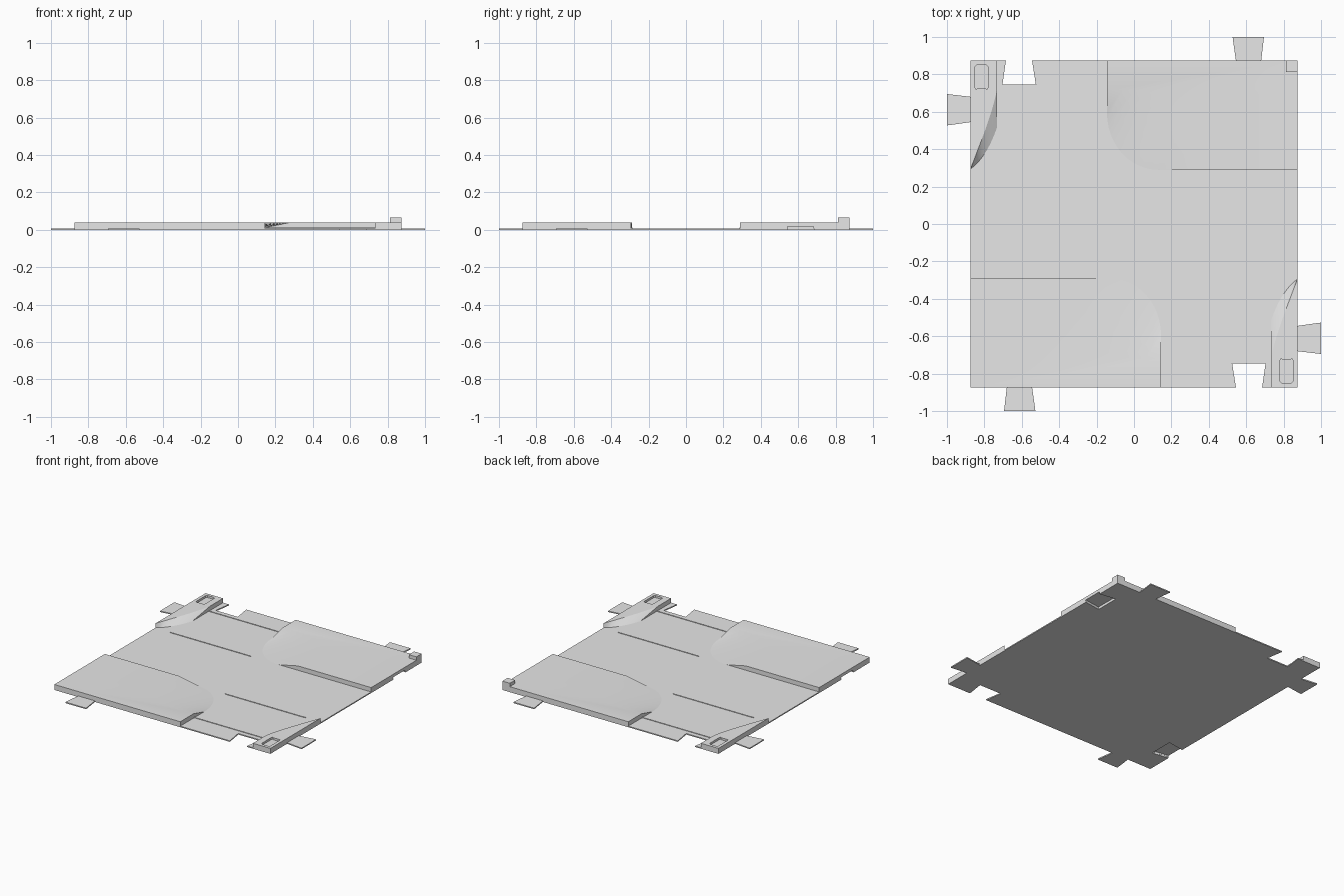
import bpy, bmesh, math
from mathutils import Matrix

cube = bpy.data.objects.get("Cube")
if cube:
    bpy.data.objects.remove(cube, do_unlink=True)

E = 0.873      # half width of the tile
BASE = 0.008   # base plate thickness
TOP = 0.04     # height of the raised slabs

grey = bpy.data.materials.new("light grey")
grey.use_nodes = True
grey.diffuse_color = (0.8, 0.8, 0.8, 1)
for node in grey.node_tree.nodes:
    if node.type == 'BSDF_PRINCIPLED':
        node.inputs["Base Color"].default_value = (0.8, 0.8, 0.8, 1)


def solid(name, lower, upper, z0, z1, turn=0):
    """Closed solid bridging a lower outline to an upper one with as many points."""
    bm = bmesh.new()
    a = [bm.verts.new((x, y, z0)) for x, y in lower]
    b = [bm.verts.new((x, y, z1)) for x, y in upper]
    bm.faces.new(a[::-1])
    bm.faces.new(b)
    n = len(a)
    for i in range(n):
        j = (i + 1) % n
        bm.faces.new((a[i], a[j], b[j], b[i]))
    bmesh.ops.recalc_face_normals(bm, faces=bm.faces)
    bm.transform(Matrix.Rotation(turn, 4, 'Z'))
    mesh = bpy.data.meshes.new(name)
    bm.to_mesh(mesh)
    bm.free()
    mesh.materials.append(grey)
    obj = bpy.data.objects.new(name, mesh)
    bpy.context.collection.objects.link(obj)
    return obj


def prism(name, outline, z0, z1, turn=0):
    return solid(name, outline, outline, z0, z1, turn)


def box(name, x0, x1, y0, y1, z0, z1, turn=0):
    return prism(name, [(x0, y0), (x1, y0), (x1, y1), (x0, y1)], z0, z1, turn)


def activate(obj):
    bpy.ops.object.select_all(action='DESELECT')
    obj.select_set(True)
    bpy.context.view_layer.objects.active = obj


def cut(obj, cutter):
    cutter.hide_render = True
    mod = obj.modifiers.new("cut", 'BOOLEAN')
    mod.operation = 'DIFFERENCE'
    mod.solver = 'EXACT'
    mod.object = cutter
    activate(obj)
    bpy.ops.object.modifier_apply(modifier=mod.name)
    bpy.data.objects.remove(cutter, do_unlink=True)


def bezier(points, n=12):
    """Cubic curve through the two end points."""
    p0, p1, p2, p3 = points
    out = []
    for i in range(n + 1):
        t = i / n
        u = 1 - t
        w = (u**3, 3*u*u*t, 3*u*t*t, t**3)
        out.append(tuple(sum(k * p[c] for k, p in zip(w, (p0, p1, p2, p3)))
                         for c in (0, 1)))
    return out


# Base plate: the same edge, with a dovetail tab and a socket, on four sides
edge = [(E, E), (0.68, E), (0.695, 1.0), (0.527, 1.0), (0.545, E),
        (-0.545, E), (-0.525, 0.747), (-0.703, 0.747), (-0.685, E)]
outline = []
for k in range(4):
    c, s = round(math.cos(k * math.pi / 2)), round(math.sin(k * math.pi / 2))
    outline += [(c * x - s * y, s * x + c * y) for x, y in edge]
prism("base_plate", outline, 0, BASE)

# Large slab: its inner corner slopes down in a rounded ramp
slope_foot = bezier([(-0.145, 0.60), (-0.145, 0.42), (-0.02, 0.29), (0.13, 0.29)])
slope_head = bezier([(-0.145, 0.72), (0.22, 0.72), (0.24, 0.68), (0.28, 0.29)])
slab_rest = [(E, 0.29), (E, E), (-0.145, E)]

# Narrow slab: tapers along a curved bank to the tile edge
bank_foot = bezier([(-E, 0.295), (-0.81, 0.34), (-0.76, 0.43), (-0.732, 0.52)])
bank_head = bezier([(-E, 0.295), (-0.82, 0.44), (-0.76, 0.58), (-0.732, 0.72)])
bank_rest = [(-0.732, E), (-E, E)]

socket = [(E + 0.05, 0.55), (E + 0.05, 0.675), (0.747, 0.703), (0.747, 0.525)]
recess = [(-0.845, 0.72), (-0.835, 0.725), (-0.795, 0.725), (-0.785, 0.72),
          (-0.78, 0.73), (-0.78, 0.84), (-0.79, 0.85), (-0.84, 0.85),
          (-0.85, 0.84), (-0.85, 0.73)]

for side, turn in (("back", 0), ("front", math.pi)):
    slab = solid(side + "_large_slab", slope_foot + slab_rest,
                 slope_head + slab_rest, BASE, TOP, turn)
    cut(slab, prism("socket_cutter", socket, -0.02, 0.018, turn))
    bank = solid(side + "_narrow_slab", bank_foot + bank_rest,
                 bank_head + bank_rest, BASE, TOP, turn)
    cut(bank, prism("recess_cutter", recess, 0.025, 0.08, turn))
    for obj in (slab, bank):
        activate(obj)
        bpy.ops.object.shade_smooth_by_angle(angle=math.radians(20))
    # Thin guide ridges across the low ground between the slabs
    box(side + "_inner_ridge", -0.75, -0.10, 0.287, 0.293, BASE, BASE + 0.004, turn)
    box(side + "_outer_ridge", -0.732, -0.145, 0.707, 0.713, BASE, BASE + 0.004, turn)

# Small marker post on one corner
box("corner_post", 0.812, E, 0.812, E, TOP, 0.065)
